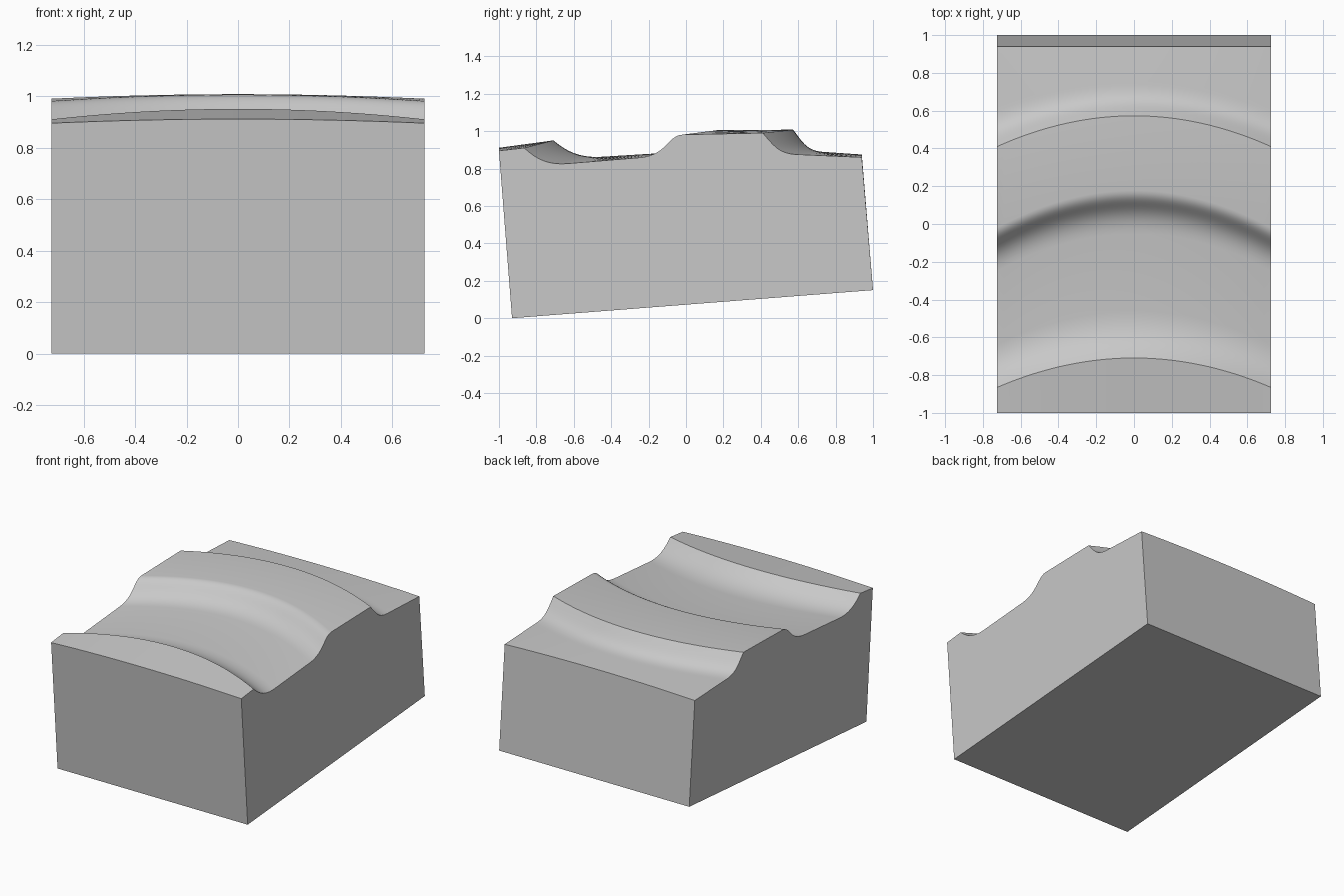
import bpy
import math
from mathutils import Vector
from mathutils.geometry import interpolate_bezier

cube = bpy.data.objects.get("Cube")
if cube:
    bpy.data.objects.remove(cube, do_unlink=True)

HALF_WIDTH = 0.725
COLUMNS = 40


def curve(a, b, c, d, steps=16):
    """Points of one rounded step in the (y, z) profile."""
    return interpolate_bezier(*(Vector((y, z, 0)) for y, z in (a, b, c, d)), steps)


# Profile of the top at the side walls: front lip, hollow, step, plateau, rear hollow
inner = []
inner += curve((-0.865, 0.91), (-0.8, 0.85), (-0.74, 0.82), (-0.64, 0.826))
inner += curve((-0.25, 0.858), (-0.1, 0.872), (-0.1, 0.975), (-0.02, 0.981))
inner += curve((0.41, 0.99), (0.48, 0.91), (0.5, 0.875), (0.62, 0.874))


def section(x):
    """Closed outline of the block at one x; the ridges arc backward in the middle."""
    bulge = 1 - (x / HALF_WIDTH) ** 2
    ring = [(x, 1.0, 0.15), (x, -0.93, 0.0)]
    ring.append((x, -1.0, 0.895 + 0.016 * bulge))
    for p in inner:
        shift = 0.2 - 0.1 * (p.x + 0.2) ** 2
        rise = 0.025 - 0.018 * p.x
        ring.append((x, p.x + shift * bulge, p.y + rise * bulge))
    ring.append((x, 0.94, 0.86 + 0.015 * bulge))
    return ring


# Sweep the outline from one side wall to the other
rings = [section(HALF_WIDTH * (2 * i / COLUMNS - 1)) for i in range(COLUMNS + 1)]
n = len(rings[0])
verts = [v for ring in rings for v in ring]
faces = [(i * n + j, i * n + (j + 1) % n, (i + 1) * n + (j + 1) % n, (i + 1) * n + j)
         for i in range(COLUMNS) for j in range(n)]
faces += [tuple(reversed(range(n))), tuple(range(COLUMNS * n, COLUMNS * n + n))]

mesh = bpy.data.meshes.new("contoured_block")
mesh.from_pydata(verts, [], faces)
block = bpy.data.objects.new("contoured_block", mesh)
bpy.context.collection.objects.link(block)

# Plain grey material
grey = bpy.data.materials.new("light_grey")
grey.use_nodes = True
colour = (0.58, 0.58, 0.58, 1)
grey.diffuse_color = colour
grey.node_tree.nodes["Principled BSDF"].inputs["Base Color"].default_value = colour
mesh.materials.append(grey)

# Outward normals, smooth curves and crisp ridges
bpy.context.view_layer.objects.active = block
block.select_set(True)
bpy.ops.object.mode_set(mode='EDIT')
bpy.ops.mesh.select_all(action='SELECT')
bpy.ops.mesh.normals_make_consistent(inside=False)
bpy.ops.object.mode_set(mode='OBJECT')
bpy.ops.object.shade_smooth_by_angle(angle=math.radians(30))
